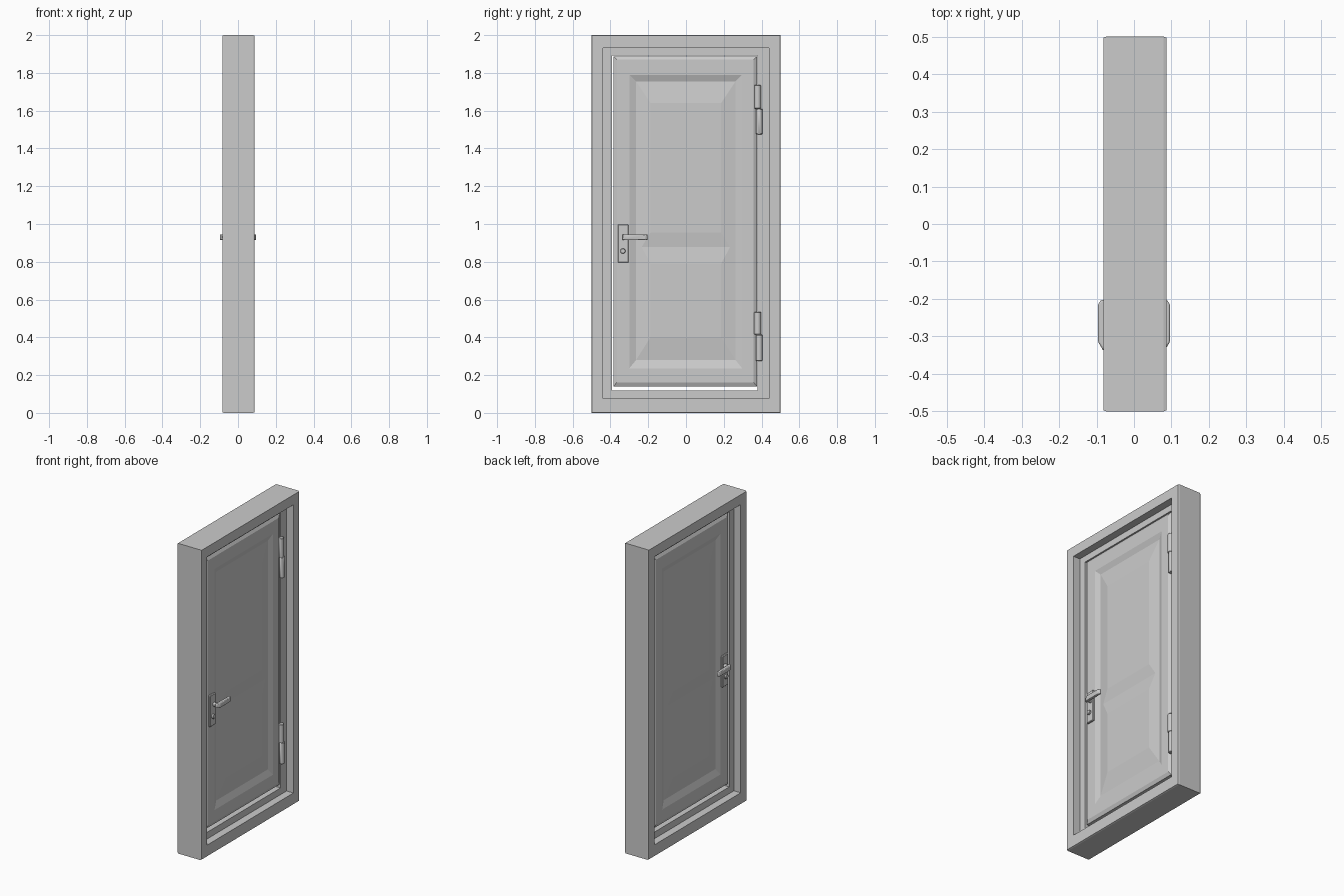
import bpy, bmesh, math
from mathutils import Matrix

if "Cube" in bpy.data.objects:
    bpy.data.objects.remove(bpy.data.objects["Cube"])

CX = 0.0025          # frame and leaf centre line
FACE = 0.04          # half thickness of the leaf


def finish(name, bm, bevel=0.0, segments=1, smooth=False):
    bmesh.ops.recalc_face_normals(bm, faces=bm.faces[:])
    me = bpy.data.meshes.new(name)
    bm.to_mesh(me)
    bm.free()
    ob = bpy.data.objects.new(name, me)
    bpy.context.collection.objects.link(ob)
    if bevel:
        m = ob.modifiers.new("bevel", 'BEVEL')
        m.width, m.segments, m.limit_method = bevel, segments, 'ANGLE'
    if smooth:
        bpy.ops.object.select_all(action='DESELECT')
        ob.select_set(True)
        bpy.context.view_layer.objects.active = ob
        bpy.ops.object.shade_smooth_by_angle(angle=math.radians(35))
    return ob


def rect(bm, x, y0, y1, z0, z1):
    return [bm.verts.new((x, y, z)) for y, z in
            ((y0, z0), (y1, z0), (y1, z1), (y0, z1))]


def bridge(bm, a, b):
    for i in range(4):
        j = (i + 1) % 4
        bm.faces.new((a[i], a[j], b[j], b[i]))


def box(name, x0, x1, y0, y1, z0, z1, bevel=0.0):
    bm = bmesh.new()
    a, b = rect(bm, x0, y0, y1, z0, z1), rect(bm, x1, y0, y1, z0, z1)
    bridge(bm, a, b)
    bm.faces.new(a)
    bm.faces.new(b)
    return finish(name, bm, bevel)


def cylinder(name, radius, depth, centre, axis='Z', sides=16, bevel=0.0):
    bm = bmesh.new()
    rot = Matrix.Rotation(math.pi / 2, 4, 'Y') if axis == 'X' else Matrix()
    bmesh.ops.create_cone(bm, cap_ends=True, segments=sides, radius1=radius,
                          radius2=radius, depth=depth,
                          matrix=Matrix.Translation(centre) @ rot)
    return finish(name, bm, bevel, smooth=True)


# Frame: stepped section swept around the opening
OUT = (-0.5, 0.5, 0.0, 2.0)
LIP = (-0.497, 0.497, 0.003, 1.997)
STEP = (-0.44, 0.44, 0.075, 1.933)
OPEN = (-0.393, 0.379, 0.118, 1.892)
bm = bmesh.new()
section = [(0.076, OUT), (0.0845, LIP), (0.0845, STEP), (0.036, STEP), (0.036, OPEN)]
section += [(-x, r) for x, r in reversed(section)]
rings = [rect(bm, CX + x, *r) for x, r in section]
for i, ring in enumerate(rings):
    bridge(bm, ring, rings[(i + 1) % len(rings)])
finish("door_frame", bm)

# Leaf: chamfered slab with two raised panels on each side
bm = bmesh.new()
rims = []
for s in (1, -1):
    top, groove = s * FACE + CX, s * (FACE - 0.013) + CX
    valley = s * (FACE - 0.008) + CX
    loops = [rect(bm, s * (FACE - 0.010) + CX, -0.384, 0.375, 0.140, 1.888),
             rect(bm, top, -0.366, 0.358, 0.162, 1.870),
             rect(bm, top, -0.300, 0.297, 0.236, 1.790),
             rect(bm, groove, -0.264, 0.262, 0.280, 1.755)]
    for a, b in zip(loops, loops[1:]):
        bridge(bm, a, b)
    rims.append(loops[0])
    g = loops[-1]
    low = rect(bm, top, -0.188, 0.186, 0.400, 0.790)
    up = rect(bm, top, -0.188, 0.186, 0.955, 1.640)
    vl = bm.verts.new((valley, -0.235, 0.877))
    vr = bm.verts.new((valley, 0.233, 0.877))
    for f in (low, up,
              (g[0], g[1], low[1], low[0]), (g[2], g[3], up[3], up[2]),
              (low[3], low[2], vr, vl), (vl, vr, up[1], up[0]),
              (g[3], g[0], low[0], low[3], vl, up[0], up[3]),
              (g[1], g[2], up[2], up[1], vr, low[2], low[1])):
        bm.faces.new(f)
bridge(bm, *rims)
finish("door_leaf", bm)

# Hinges: offset upper and lower knuckles on the +x side
for tag, z0, zm, z1 in (("upper", 1.475, 1.61, 1.735), ("lower", 0.275, 0.414, 0.535)):
    for part, y, a, b in (("top", 0.379, zm, z1), ("bottom", 0.387, z0, zm)):
        cylinder(f"{tag}_hinge_{part}", 0.018, b - a, (0.041, y, (a + b) / 2),
                 sides=12, bevel=0.003)

# Handles: plate, spindle, lever and lock cylinder on both sides
for s, side in ((1, "right"), (-1, "left")):
    base = s * FACE + CX
    box(f"{side}_handle_plate", *sorted((base - s * 0.003, base + s * 0.012)),
        -0.361, -0.304, 0.795, 0.998, 0.004)
    cylinder(f"{side}_handle_spindle", 0.013, 0.044,
             (s * 0.064, -0.322, 0.93), 'X', bevel=0.002)
    cylinder(f"{side}_lock_cylinder", 0.014, 0.03,
             (base + s * 0.008, -0.334, 0.857), 'X', bevel=0.002)
    bm = bmesh.new()
    outline = [(0.072, -0.338), (0.083, -0.336), (0.096, -0.314), (0.096, -0.214),
               (0.088, -0.203), (0.076, -0.203), (0.074, -0.300)]
    face = bm.faces.new([bm.verts.new((s * x, y, 0.915)) for x, y in outline])
    ext = bmesh.ops.extrude_face_region(bm, geom=[face])["geom"]
    bmesh.ops.translate(bm, vec=(0, 0, 0.03),
                        verts=[v for v in ext if isinstance(v, bmesh.types.BMVert)])
    finish(f"{side}_handle_lever", bm, 0.004, 2, smooth=True)
